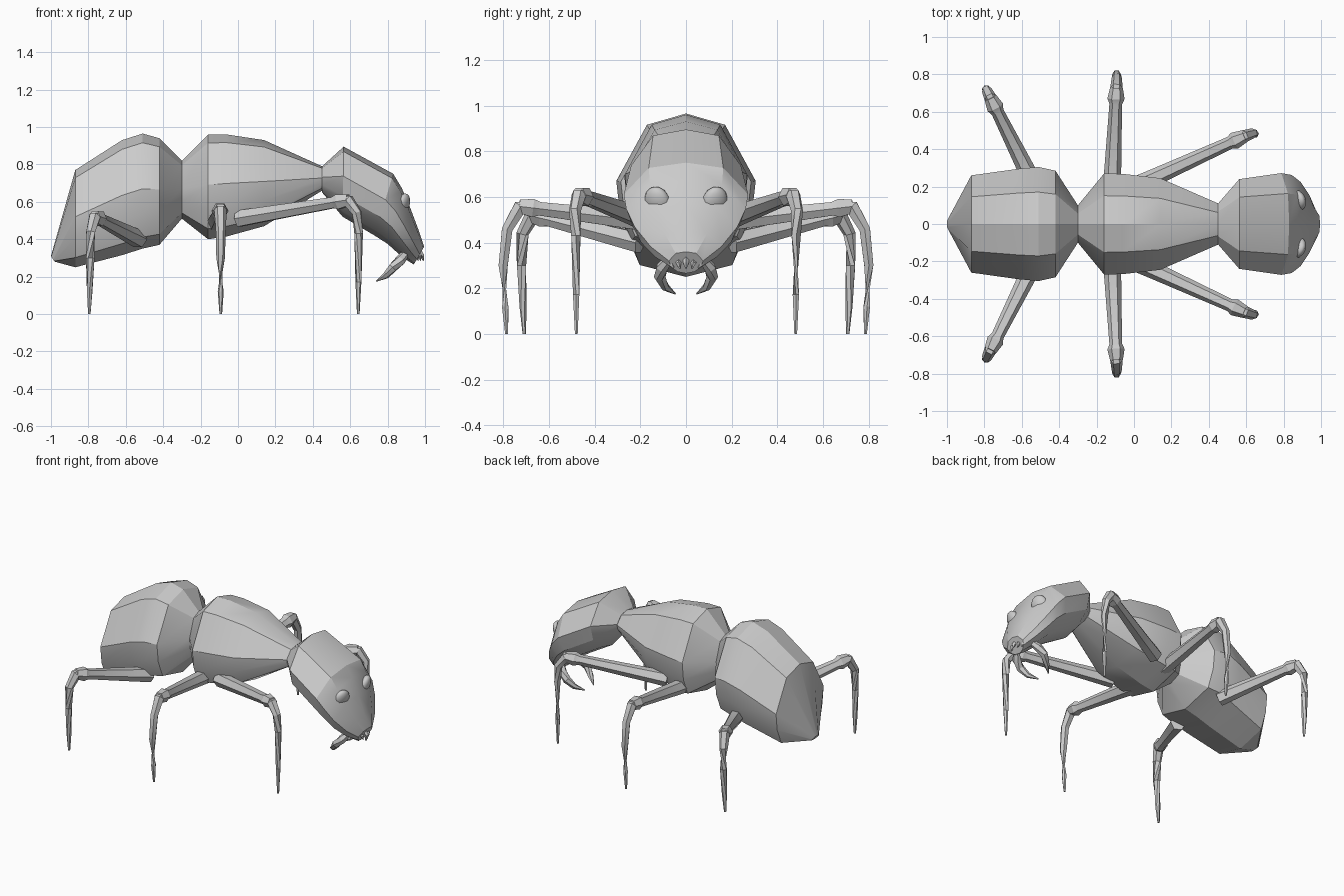
import bpy, bmesh, math
from mathutils import Vector

if "Cube" in bpy.data.objects:
    bpy.data.objects.remove(bpy.data.objects["Cube"])

# Half cross-section of the body: (fraction of half width, fraction of height)
BODY = [(0, 1), (.56, .92), (1, .52), (.95, .3), (.78, .1), (0, 0)]
HEAD = [(0, 1), (.6, .93), (1, .58), (.88, .3), (.5, .08), (0, 0)]


def skin(name, rings):
    """Join equal rings of points into a capped skin."""
    bm = bmesh.new()
    loops = [[bm.verts.new(p) for p in r] for r in rings]
    n = len(loops[0])
    for a, b in zip(loops, loops[1:]):
        for i in range(n):
            j = (i + 1) % n
            bm.faces.new((a[i], a[j], b[j], b[i]))
    bm.faces.new(loops[0])
    bm.faces.new(loops[-1])
    bmesh.ops.recalc_face_normals(bm, faces=bm.faces)
    me = bpy.data.meshes.new(name)
    bm.to_mesh(me)
    bm.free()
    ob = bpy.data.objects.new(name, me)
    bpy.context.collection.objects.link(ob)
    bpy.ops.object.select_all(action='DESELECT')
    bpy.context.view_layer.objects.active = ob
    ob.select_set(True)
    bpy.ops.object.shade_smooth_by_angle(angle=math.radians(25))
    return ob


def body(name, stations, half):
    """Each station: top x, top z, bottom x, bottom z, half width."""
    outline = half + [(-u, v) for u, v in half[-2:0:-1]]
    rings = []
    for xt, zt, xb, zb, w in stations:
        rings.append([(xb + (xt - xb) * v, w * u, zb + (zt - zb) * v)
                      for u, v in outline])
    return skin(name, rings)


def tube(name, path, radii, sides=6):
    """Tapered tube along a path."""
    pts = [Vector(p) for p in path]
    rings = []
    for k, p in enumerate(pts):
        t = (pts[min(k + 1, len(pts) - 1)] - pts[max(k - 1, 0)]).normalized()
        ref = Vector((t.y, -t.x, 0))
        if ref.length < .01:
            ref = Vector((1, 0, 0))
        a = ref.normalized()
        b = t.cross(a)
        rings.append([p + radii[k] * (a * math.cos(s) + b * math.sin(s))
                      for s in (math.tau * i / sides for i in range(sides))])
    return skin(name, rings)


# Abdomen, thorax and head
body("abdomen", [(-1, .31, -.98, .28, .035), (-.87, .77, -.87, .25, .26),
                 (-.62, .93, -.62, .315, .295), (-.51, .965, -.51, .35, .305),
                 (-.42, .94, -.42, .37, .285), (-.30, .82, -.30, .51, .10)], BODY)
body("thorax", [(-.30, .82, -.30, .51, .10), (-.16, .96, -.16, .40, .27),
                (-.06, .96, -.06, .415, .268), (.14, .93, .14, .47, .245),
                (.45, .79, .45, .66, .11)], BODY)
body("head", [(.45, .79, .45, .65, .11), (.565, .895, .56, .52, .24),
              (.83, .75, .73, .42, .272), (.875, .675, .80, .375, .262),
              (.92, .57, .85, .33, .225), (.965, .45, .90, .29, .155),
              (.995, .36, .94, .265, .075)], HEAD)

for s, side in ((-1, "right"), (1, "left")):
    # Legs: hip, knee, shin bend and foot
    for leg, hip, knee, bend, foot in (
            ("front", (.0, .2, .51), (.565, .458, .605), (.645, .482, .43), (.643, .48, 0)),
            ("middle", (-.12, .15, .49), (-.095, .70, .555), (-.093, .80, .30), (-.092, .785, 0)),
            ("rear", (-.53, .2, .40), (-.755, .65, .515), (-.79, .72, .30), (-.795, .708, 0))):
        h, k, b, f = (Vector((p[0], p[1] * s, p[2])) for p in (hip, knee, bend, foot))
        d = (k - h).normalized()
        tube(f"{leg}_{side}_thigh", [h, h + d * .12, k - d * .06, k - d * .03, k + d * .03],
             [.05, .046, .034, .046, .034])
        top = k + d * .025
        shoulder = top.lerp(b, .4) + d * .028
        tube(f"{leg}_{side}_shin", [k, top, shoulder, b, b.lerp(f, .6), f],
             [.03, .034, .027, .023, .016, .007])
    # Curved mandible
    tube(f"mandible_{side}",
         [(.90, .075 * s, .33), (.87, .105 * s, .29), (.83, .115 * s, .25),
          (.79, .09 * s, .205), (.74, .047 * s, .176)],
         [.02, .028, .026, .018, .003])
    # Low eye bump
    bpy.ops.mesh.primitive_uv_sphere_add(segments=12, ring_count=8, radius=1,
                                         location=(.872, .125 * s, .575),
                                         rotation=(0, math.radians(25), math.radians(20) * s))
    eye = bpy.context.object
    eye.name = f"eye_{side}"
    eye.scale = (.038, .06, .075)
    bpy.ops.object.shade_smooth()

# Small teeth around the mouth
for i in range(-2, 3):
    y = i * .03
    x = .985 - abs(i) * .014
    tube(f"tooth_{i + 3}", [(x - .025, y, .345), (x, y * 1.1, .31), (x + .006, y * .9, .285)],
         [.016, .012, .002], 4)
